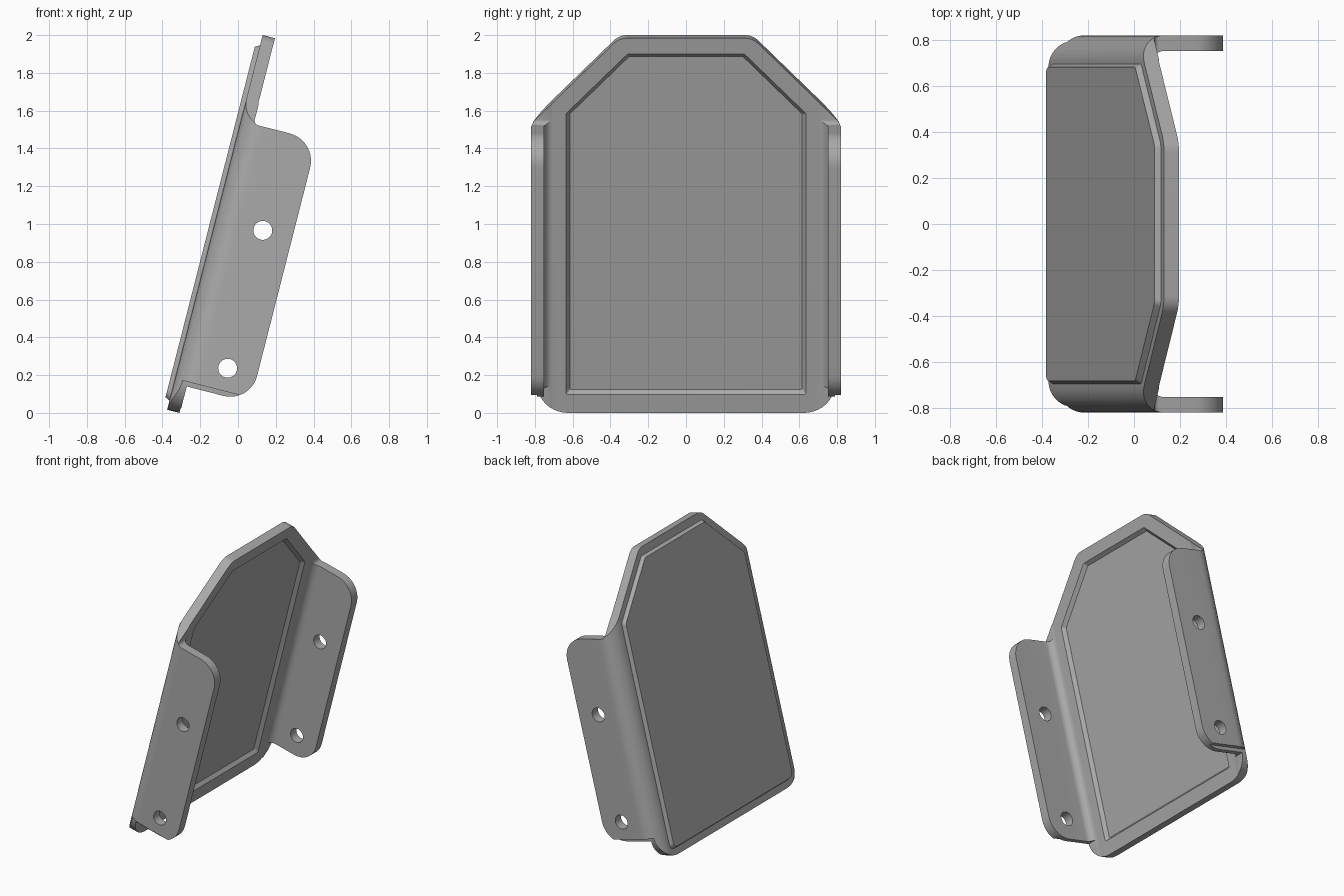
import bpy, bmesh, math
from mathutils import Vector

if "Cube" in bpy.data.objects:
    bpy.data.objects.remove(bpy.data.objects["Cube"], do_unlink=True)

# Leaning frame: depth runs inward from the outer sheet face, up runs along it
LEAN = math.radians(14.3)
ORIGIN = Vector((-0.375, 0, 0.0166))
DEPTH = Vector((math.cos(LEAN), 0, -math.sin(LEAN)))
SIDE = Vector((0, 1, 0))
UP = Vector((math.sin(LEAN), 0, math.cos(LEAN)))
SHEET = 0.067
HALF = 0.82
TOP = 2.047

grey = bpy.data.materials.new("metal grey")
grey.use_nodes = True
colour = (0.4, 0.4, 0.4, 1)
grey.diffuse_color = colour
grey.node_tree.nodes["Principled BSDF"].inputs["Base Color"].default_value = colour


def rounded(corners, steps=10):
    """Turn (a, b, radius) corners into a filleted outline."""
    out = []
    for i, (a, b, r) in enumerate(corners):
        p = Vector((a, b))
        if not r:
            out.append(p)
            continue
        u = (Vector(corners[i - 1][:2]) - p).normalized()
        w = (Vector(corners[(i + 1) % len(corners)][:2]) - p).normalized()
        half = u.angle(w) / 2
        centre = p + (u + w).normalized() * r / math.sin(half)
        start = p + u * r / math.tan(half) - centre
        sweep = start.angle_signed(p + w * r / math.tan(half) - centre)
        for k in range(steps + 1):
            t = -sweep * k / steps
            out.append(centre + Vector((start.x * math.cos(t) - start.y * math.sin(t),
                                        start.x * math.sin(t) + start.y * math.cos(t))))
    return out


def mirrored(right):
    """Close an outline whose left half mirrors its right half."""
    return right + [(-a, b, r) for a, b, r in reversed(right)]


def prism(name, axes, lower, low, high, upper=None):
    """Loft an outline from one height to another along the third axis."""
    bm = bmesh.new()
    rings = [[bm.verts.new(ORIGIN + axes[0] * p.x + axes[1] * p.y + axes[2] * h) for p in pts]
             for pts, h in ((lower, low), (upper or lower, high))]
    n = len(lower)
    for ring in rings:
        bm.faces.new(ring)
    for i in range(n):
        j = (i + 1) % n
        bm.faces.new((rings[0][i], rings[0][j], rings[1][j], rings[1][i]))
    bmesh.ops.recalc_face_normals(bm, faces=bm.faces)
    mesh = bpy.data.meshes.new(name)
    bm.to_mesh(mesh)
    bm.free()
    mesh.materials.append(grey)
    ob = bpy.data.objects.new(name, mesh)
    bpy.context.collection.objects.link(ob)
    return ob


def combine(ob, tool, operation):
    mod = ob.modifiers.new("cut", "BOOLEAN")
    mod.operation, mod.object, mod.solver = operation, tool, "EXACT"
    bpy.context.view_layer.objects.active = ob
    bpy.ops.object.modifier_apply(modifier=mod.name)
    bpy.data.objects.remove(tool, do_unlink=True)


def house(half, bottom, top, shoulder, r, inset=0):
    """Panel outline with two clipped upper corners."""
    h, b, t = half - inset, bottom + inset, top - inset
    s = shoulder - inset * math.sqrt(2)
    return rounded(mirrored([(h, b, r), (h, s - h, r), (s - t, t, r)]))


FACE = (SIDE, UP, DEPTH)
PROFILE = (DEPTH, UP, SIDE)
SECTION = (SIDE, DEPTH, UP)

# Channel: sheet bent round both sides
inner = HALF - SHEET
channel = rounded([(-HALF, 0, 0.12), (HALF, 0, 0.12), (HALF, 0.42, 0), (inner, 0.42, 0),
                   (inner, SHEET, 0.053), (-inner, SHEET, 0.053),
                   (-inner, 0.42, 0), (-HALF, 0.42, 0)])
bracket = prism("bent_bracket", SECTION, channel, -0.05, 2.15)

# Trim the face: rounded lower corners and clipped upper corners
face = mirrored([(0.79, 0, 0.165), (0.79, 0.17, 0), (0.9, 0.17, 0),
                 (0.9, 1.5, 0), (2.4 - TOP, TOP, 0.1)])
combine(bracket, prism("face_trim", FACE, rounded(face), -0.1, 0.6), "INTERSECT")

# Trim the side flanges
step = SHEET + 0.003
flange = rounded([(-0.1, -0.2, 0), (step, -0.2, 0), (step, 0.145, 0), (0.417, 0.145, 0.145),
                  (0.417, 1.578, 0.15), (step, 1.578, 0.025), (step, 2.3, 0), (-0.1, 2.3, 0)])
combine(bracket, prism("flange_trim", PROFILE, flange, -1, 1), "INTERSECT")

# Bolt holes through both flanges
for height in (0.292, 1.045):
    circle = [Vector((0.256 + 0.05 * math.cos(k * math.tau / 32),
                      height + 0.05 * math.sin(k * math.tau / 32))) for k in range(32)]
    combine(bracket, prism("bolt_hole", PROFILE, circle, -1, 1), "DIFFERENCE")

# Pressed recess on the inner face
recess = (0.635, 0.1, 1.96, 2.27, 0.01)
combine(bracket, prism("recess_cut", FACE, house(*recess, 0.02), SHEET - 0.025, SHEET + 0.005,
                       house(*recess, -0.004)), "DIFFERENCE")

# Raised panel on the outer face
raised = (0.7, 0.045, 1.995, 2.345, 0.04)
panel = prism("raised_panel", FACE, house(*raised, 0.018), -0.025, 0.008, house(*raised))

for ob in (bracket, panel):
    bpy.ops.object.select_all(action="DESELECT")
    ob.select_set(True)
    bpy.context.view_layer.objects.active = ob
    bpy.ops.object.shade_smooth_by_angle(angle=math.radians(25))
